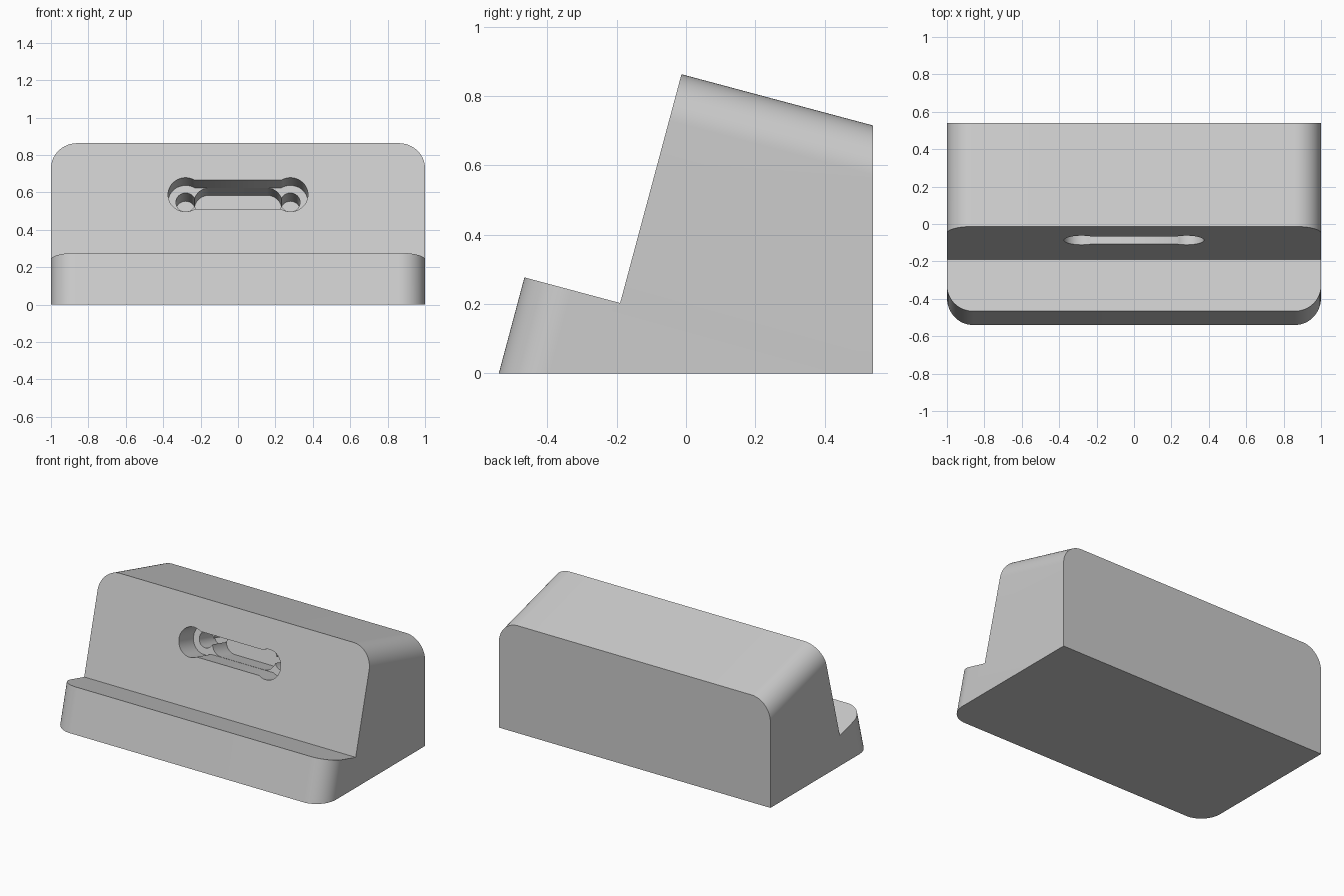
import bpy, bmesh
from math import radians, sin, cos, asin, pi
from mathutils import Matrix

cube = bpy.data.objects.get("Cube")
if cube:
    bpy.data.objects.remove(cube, do_unlink=True)

grey = bpy.data.materials.new("plain grey")
grey.use_nodes = True
grey.diffuse_color = (0.6, 0.6, 0.6, 1)
grey.node_tree.nodes["Principled BSDF"].inputs["Base Color"].default_value = (0.6, 0.6, 0.6, 1)


def prism(name, points, offset):
    """Extrude a closed outline of 3D points along offset."""
    bm = bmesh.new()
    face = bm.faces.new([bm.verts.new(p) for p in points])
    new = bmesh.ops.extrude_face_region(bm, geom=[face])["geom"]
    bmesh.ops.translate(bm, vec=offset, verts=[v for v in new if isinstance(v, bmesh.types.BMVert)])
    bmesh.ops.recalc_face_normals(bm, faces=bm.faces)
    mesh = bpy.data.meshes.new(name)
    bm.to_mesh(mesh)
    bm.free()
    obj = bpy.data.objects.new(name, mesh)
    bpy.context.collection.objects.link(obj)
    mesh.materials.append(grey)
    return obj


def arc(cx, r, start, end, steps=32):
    return [(cx + r * cos(start + (end - start) * i / steps),
             r * sin(start + (end - start) * i / steps)) for i in range(steps + 1)]


# Stand body: side profile swept across the width
profile = [(-0.54, 0), (0.54, 0), (0.54, 0.715), (-0.013, 0.863), (-0.19, 0.203), (-0.466, 0.277)]
body = prism("stand_body", [(-1, y, z) for y, z in profile], (2, 0, 0))

# Round the side edges of the sloping top and of the front lip
bm = bmesh.new()
bm.from_mesh(body.data)
rounded = []
for e in bm.edges:
    a, b = e.verts
    mid = (a.co + b.co) / 2
    along_side = abs(mid.x) > 0.99
    if along_side and (mid.z > 0.7 or (mid.y < -0.49 and mid.z > 0.05)):
        rounded.append(e)
bmesh.ops.bevel(bm, geom=rounded, offset=0.14, offset_type='OFFSET',
                segments=16, profile=0.5, affect='EDGES', clamp_overlap=False)
bm.to_mesh(body.data)
bm.free()

# Recess cutters, laid out on the leaning back rest
frame = Matrix.Translation((0, -0.087, 0.588)) @ Matrix.Rotation(radians(75), 4, 'X')


def cut(name, outline, depth):
    cutter = prism(name, [(x, y, 0.05) for x, y in outline], (0, 0, -depth - 0.05))
    cutter.matrix_world = frame
    cutter.hide_render = True
    mod = body.modifiers.new(name, 'BOOLEAN')
    mod.operation = 'DIFFERENCE'
    mod.solver = 'EXACT'
    mod.object = cutter
    bpy.context.view_layer.objects.active = body
    bpy.context.view_layer.update()
    bpy.ops.object.modifier_apply(modifier=name)
    bpy.data.objects.remove(cutter, do_unlink=True)


# Shallow recess: straight slot with a larger round at each end
reach = pi - asin(0.08 / 0.094)
cut("shallow_recess",
    arc(0.28, 0.094, -reach, reach) + arc(-0.28, 0.094, pi - reach, pi + reach), 0.16)

# Deep plug slot with rounded ends
cut("plug_slot",
    arc(0.155, 0.079, -pi / 2, pi / 2) + arc(-0.155, 0.079, pi / 2, 3 * pi / 2), 0.31)

# Screw hole at each end
for side, x in (("left", 0.28), ("right", -0.28)):
    cut("screw_hole_" + side, arc(x, 0.052, 0, 2 * pi)[:-1], 0.33)

bpy.ops.object.select_all(action='DESELECT')
body.select_set(True)
bpy.context.view_layer.objects.active = body
bpy.ops.object.shade_smooth_by_angle(angle=radians(30))
